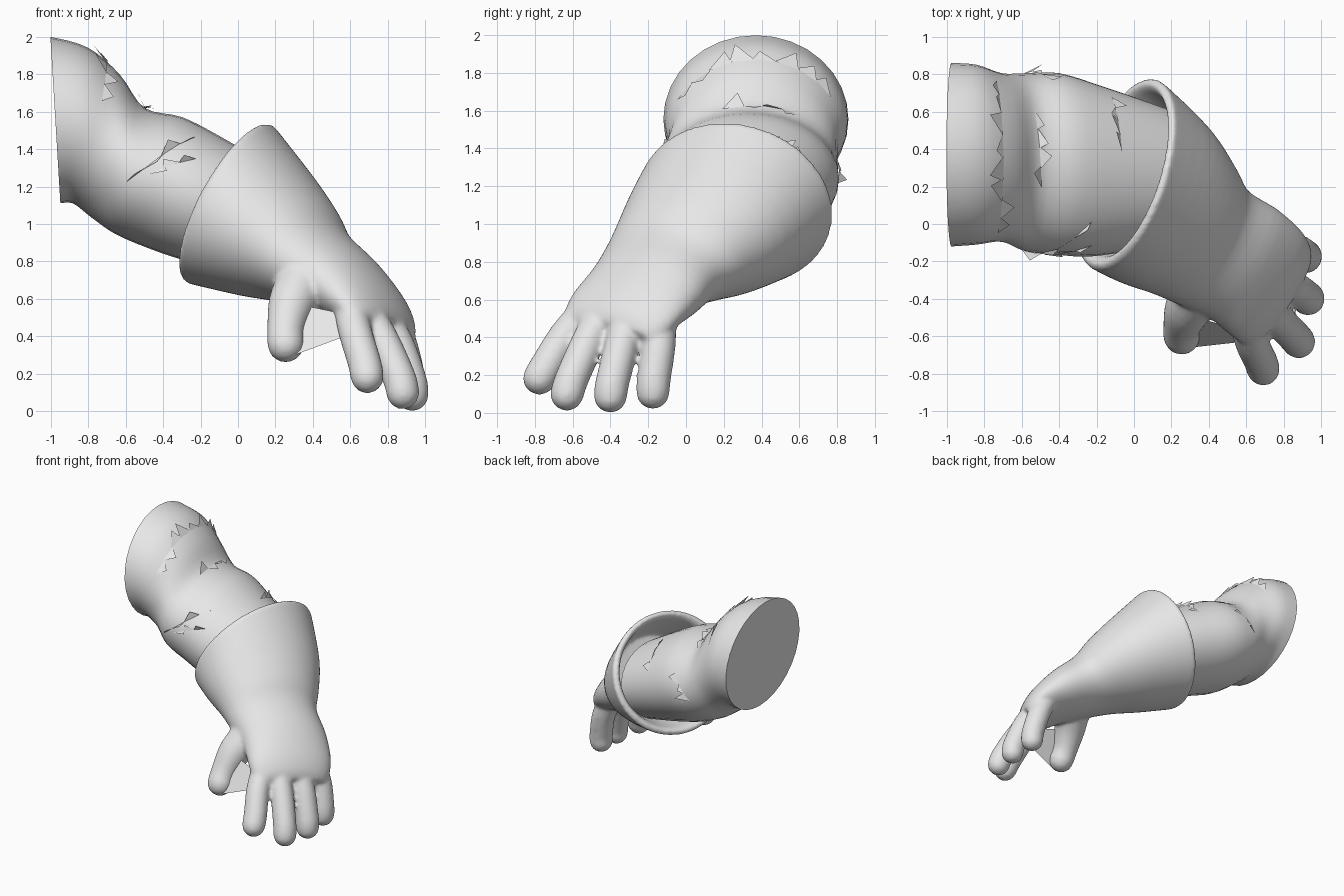
import bpy, bmesh, math, random
from mathutils import Vector as V

random.seed(4)
cube = bpy.data.objects.get("Cube")
if cube:
    bpy.data.objects.remove(cube, do_unlink=True)

grey = bpy.data.materials.new("plain_grey")
grey.use_nodes = True
COLOR = (0.8, 0.8, 0.8, 1)
grey.diffuse_color = COLOR
grey.node_tree.nodes["Principled BSDF"].inputs["Base Color"].default_value = COLOR


def ring_point(ring, ref, angle):
    """Point on an elliptical section: (centre, normal, half width, half height)."""
    c, n, rw, rt = ring
    n = V(n).normalized()
    w = (V(ref) - n * V(ref).dot(n)).normalized()
    return V(c) + w * (rw * math.cos(angle)) + n.cross(w) * (rt * math.sin(angle))


def section(rings, s):
    """Smoothly interpolated section at a fractional index."""
    last = len(rings) - 1
    i = min(int(s), last - 1)
    f = s - i
    p, q, r, t = [V((*c, *n, a, b)) for c, n, a, b in
                  (rings[max(0, min(last, i + k))] for k in (-1, 0, 1, 2))]
    m = q + (r - p) * (f / 2) + (2 * p - 5 * q + 4 * r - t) * (f * f / 2) \
        + (3 * q - p - 3 * r + t) * (f ** 3 / 2)
    return V(m[0:3]), V(m[3:6]), m[6], m[7]


def refine(rings):
    return [section(rings, k / 4) for k in range(4 * len(rings) - 3)]


def loft(bm, rings, ref, sides):
    """Skin a row of elliptical sections and close both ends."""
    rows = [[bm.verts.new(ring_point(r, ref, math.tau * i / sides)) for i in range(sides)]
            for r in rings]
    for a, b in zip(rows, rows[1:]):
        for i in range(sides):
            j = (i + 1) % sides
            bm.faces.new((a[i], a[j], b[j], b[i]))
    bm.faces.new(rows[0][::-1])
    bm.faces.new(rows[-1])


def finish(bm, name, smooth=True, recalc=True):
    if recalc:
        bmesh.ops.recalc_face_normals(bm, faces=bm.faces[:])
    mesh = bpy.data.meshes.new(name)
    bm.to_mesh(mesh)
    bm.free()
    mesh.materials.append(grey)
    if smooth:
        mesh.shade_smooth()
        mesh.set_sharp_from_angle(angle=math.radians(50))
    obj = bpy.data.objects.new(name, mesh)
    bpy.context.scene.collection.objects.link(obj)
    return obj


# Sleeve sections from the shoulder end down into the cuff
SLEEVE_REF = (0, 1, 0)
SLEEVE = [
    ((-.975, .37, 1.555), (1, 0, .06), .49, .445),
    ((-.84, .37, 1.525), (1, 0, -.1), .48, .417),
    ((-.705, .355, 1.415), (.98, 0, -.19), .45, .39),
    ((-.58, .33, 1.285), (.97, 0, -.23), .475, .345),
    ((-.4, .32, 1.225), (.96, 0, -.28), .485, .36),
    ((-.2, .28, 1.14), (.96, -.08, -.29), .455, .345),
    ((.08, .24, 1.02), (.9, -.2, -.35), .39, .3),
]
bm = bmesh.new()
loft(bm, refine(SLEEVE), SLEEVE_REF, 32)
finish(bm, "sleeve")


# Jagged torn flaps lying along the sleeve
def tear(bm, start, end, steps, size):
    def at(s, deg, lift):
        ring = section(SLEEVE, s)
        p = ring_point(ring, SLEEVE_REF, math.radians(deg))
        return p + (p - ring[0]).normalized() * lift

    s0, a0 = start
    s1, a1 = end
    for k in range(steps):
        f, g = k / steps, (k + 1.1) / steps
        mid = (f + g) / 2
        shift = random.uniform(.3, 1) * size * random.choice((-1, 1, 1))
        pts = [at(s0 + (s1 - s0) * f, a0 + (a1 - a0) * f, .005),
               at(s0 + (s1 - s0) * g, a0 + (a1 - a0) * g, .008),
               at(s0 + (s1 - s0) * mid + shift, a0 + (a1 - a0) * mid + random.uniform(-6, 6),
                  random.uniform(.01, .045))]
        bm.faces.new([bm.verts.new(p) for p in pts])


bm = bmesh.new()
for start, end, steps, size in (
        ((1.55, 30), (1.6, 150), 8, .45),
        ((2.9, 55), (3.05, 105), 4, .5),
        ((3, 190), (4.5, 128), 4, .15),
        ((5, 30), (5.1, 75), 4, .25),
        ((3, -12), (3.6, 25), 3, .5),
        ((3.5, 178), (4.7, 150), 3, .4)):
    tear(bm, start, end, steps, size)
finish(bm, "torn_flaps", smooth=False, recalc=False)

# Glove: hollow flared cuff, wrist and palm
HAND_REF = (.47, .83, -.1)
CUFF = (.85, -.28, -.45)
ARM = (.72, -.52, -.46)
CUFF_LINING = [
    ((.2, .18, 1.0), CUFF, .34, .3),
    ((-.045, .27, 1.11), CUFF, .465, .42),
    ((-.07, .27, 1.12), CUFF, .5, .45),
]
GLOVE = [
    ((-.05, .268, 1.11), CUFF, .535, .48),
    ((.165, .1, .96), (.78, -.45, -.44), .475, .38),
    ((.31, -.03, .855), ARM, .405, .3),
    ((.41, -.12, .77), ARM, .36, .24),
    ((.58, -.21, .66), ARM, .345, .195),
    ((.71, -.32, .55), ARM, .34, .145),
    ((.765, -.38, .47), (.6, -.5, -.62), .315, .11),
    ((.79, -.41, .43), (.55, -.5, -.67), .275, .07),
]
bm = bmesh.new()
loft(bm, CUFF_LINING + refine(GLOVE), HAND_REF, 64)

# Fingers and thumb: round tubes with domed tips; the last value widens the root
FINGERS = [
    (((.6, -.52, .54), (.63, -.635, .41), (.675, -.73, .26), (.69, -.775, .185)), .09, 1),
    (((.68, -.44, .53), (.775, -.52, .37), (.86, -.605, .18), (.88, -.63, .1)), .09, 1),
    (((.75, -.3, .52), (.85, -.34, .36), (.92, -.39, .16), (.93, -.4, .09)), .09, 1),
    (((.8, -.14, .5), (.87, -.145, .35), (.91, -.17, .18), (.915, -.175, .11)), .09, 1),
    (((.36, -.33, .7), (.285, -.46, .57), (.255, -.55, .44), (.255, -.6, .36)), .1, 1.5),
]
for path, r, root in FINGERS:
    pts = [V(p) for p in path]
    d = (pts[-1] - pts[-2]).normalized()
    rings = []
    for i, p in enumerate(pts):
        n = pts[min(i + 1, 3)] - pts[max(i - 1, 0)]
        size = r * max(1, root - i * (root - 1) / 2)
        rings.append((p, n, size, size))
    rings = refine(rings)
    for a in (30, 55, 78):
        a = math.radians(a)
        rings.append((pts[-1] + d * r * math.sin(a), d, r * math.cos(a), r * math.cos(a)))
    loft(bm, rings, HAND_REF, 20)

glove = finish(bm, "glove")
fuse = glove.modifiers.new("fuse", 'REMESH')
fuse.mode = 'VOXEL'
fuse.voxel_size = .014
fuse.use_smooth_shade = True
soften = glove.modifiers.new("soften", 'SMOOTH')
soften.factor = .5
soften.iterations = 10

# Flat web between thumb and first finger
bm = bmesh.new()
bm.faces.new([bm.verts.new(p) for p in (
    (.33, -.5, .57), (.52, -.55, .53), (.57, -.63, .4), (.3, -.66, .3))])
finish(bm, "thumb_web", smooth=False)
